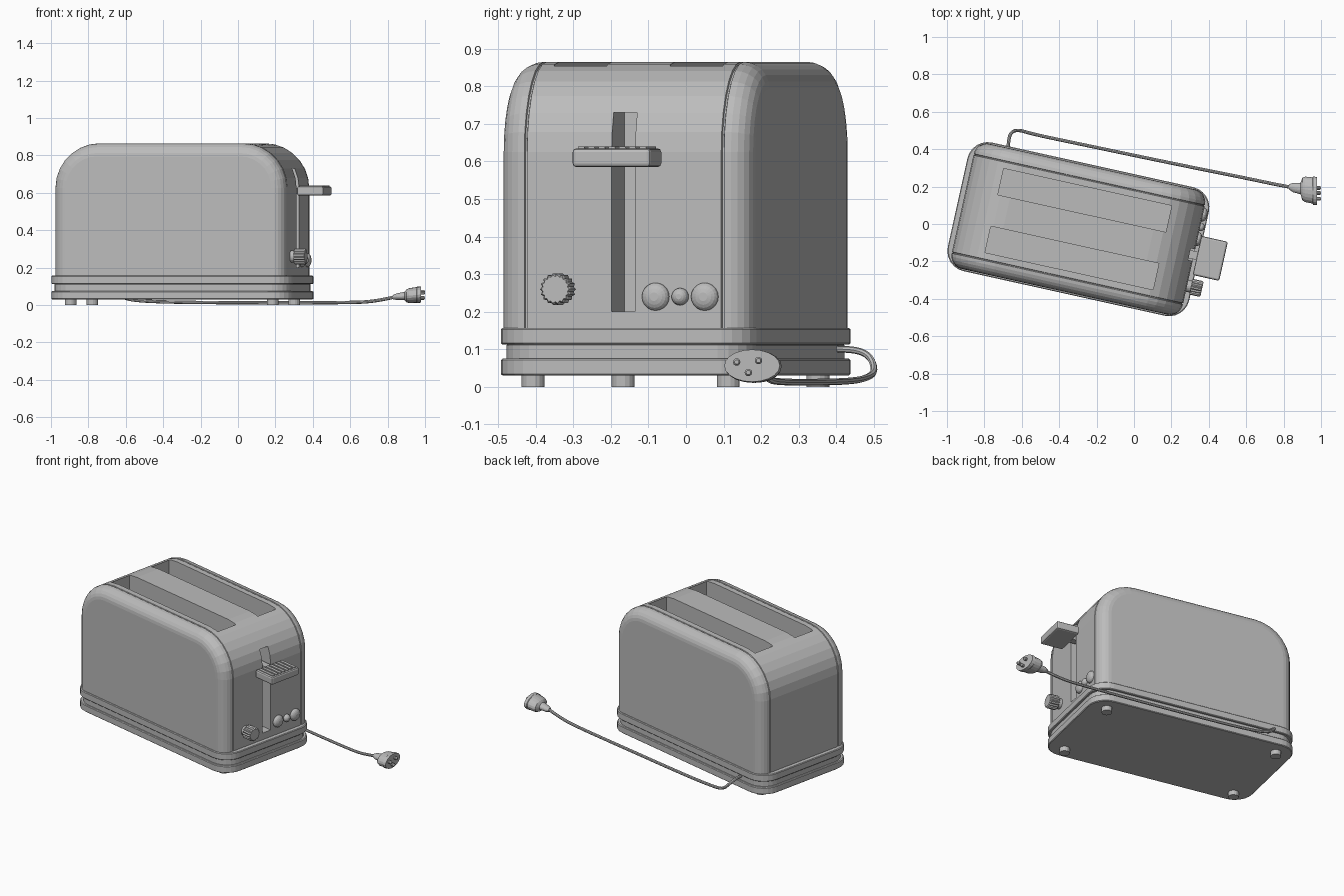
import bpy
import bmesh
from math import sin, cos, pi, radians
from mathutils import Vector, Matrix

cube = bpy.data.objects.get("Cube")
if cube:
    bpy.data.objects.remove(cube, do_unlink=True)

GREY = (0.5, 0.5, 0.5, 1)
metal = bpy.data.materials.new("plain grey")
metal.use_nodes = True
metal.diffuse_color = GREY
metal.node_tree.nodes["Principled BSDF"].inputs["Base Color"].default_value = GREY

# Toaster placement: its length runs along local x, turned a little on the floor
CENTRE = Vector((-0.2975, -0.0275, 0))
TURN = radians(-12.5)
END, SIDE, TOP = 0.633, 0.3425, 0.865   # half length, half width, height


def finish(bm, name, turned=True):
    bmesh.ops.recalc_face_normals(bm, faces=bm.faces)
    mesh = bpy.data.meshes.new(name)
    bm.to_mesh(mesh)
    bm.free()
    mesh.materials.append(metal)
    obj = bpy.data.objects.new(name, mesh)
    bpy.context.collection.objects.link(obj)
    if turned:
        obj.location = CENTRE
        obj.rotation_euler.z = TURN
    return obj


def loft(name, rings, turned=True):
    """Skin a row of closed rings and cap both ends."""
    bm = bmesh.new()
    rows = [[bm.verts.new(p) for p in ring] for ring in rings]
    count = len(rows[0])
    for a, b in zip(rows, rows[1:]):
        for i in range(count):
            j = (i + 1) % count
            bm.faces.new((a[i], a[j], b[j], b[i]))
    bm.faces.new(rows[0])
    bm.faces.new(rows[-1])
    return finish(bm, name, turned)


def box(name, lo, hi, bevel=0):
    lo, hi = Vector(lo), Vector(hi)
    bm = bmesh.new()
    bmesh.ops.create_cube(bm, size=1, matrix=Matrix.Translation((lo + hi) / 2)
                          @ Matrix.Diagonal((*(hi - lo), 1)))
    if bevel:
        bmesh.ops.bevel(bm, geom=bm.edges[:], offset=bevel, segments=2,
                        profile=0.5, affect='EDGES')
    return finish(bm, name)


def oval(x, y, z, ry, rz, n=20, scallop=0):
    """Ring facing along x; scallop pulls every other point inwards."""
    return [(x, y + ry * (1 - scallop * (i % 2)) * cos(2 * pi * i / n),
             z + rz * (1 - scallop * (i % 2)) * sin(2 * pi * i / n)) for i in range(n)]


def rounded_rect(hx, hy, r, z, steps=6):
    pts = []
    for q, (sx, sy) in enumerate([(1, 1), (-1, 1), (-1, -1), (1, -1)]):
        for k in range(steps + 1):
            a = (q + k / steps) * pi / 2
            pts.append((sx * (hx - r) + r * cos(a), sy * (hy - r) + r * sin(a), z))
    return pts


def arch(y, inset, steps=7):
    """Outline of the body seen from the side, shrunk by inset."""
    r, h = 0.24 - inset, END - inset
    pts = [(-h, y, 0.15)]
    for side, start in ((-1, pi), (1, pi / 2)):
        for k in range(steps + 1):
            a = start - k / steps * pi / 2
            pts.append((side * (h - r) + r * cos(a), y, TOP - inset - r + r * sin(a)))
    return pts + [(h, y, 0.15)]


# Body: arched loft with a seam groove and rounded edge on each side
EDGE = 0.07
seam = SIDE - EDGE
half = [(seam - 0.008, 0), (seam - 0.006, 0.005), (seam - 0.002, 0.005)]
half += [(seam + EDGE * sin(k * pi / 12), EDGE * (1 - cos(k * pi / 12))) for k in range(7)]
sections = [(-y, d) for y, d in reversed(half)] + half
body = loft("body", [arch(y, d) for y, d in sections])

# Two bread slots and the lever slot
cutters = [box("bread_slot_cutter", (-0.46, min(s * 0.086, s * 0.23), 0.22),
               (0.46, max(s * 0.086, s * 0.23), 1)) for s in (-1, 1)]
cutters.append(box("lever_slot_cutter", (0.475, -0.034, 0.2), (0.8, 0.03, 0.73)))
bpy.context.view_layer.objects.active = body
for cutter in cutters:
    cutter.hide_render = True
    mod = body.modifiers.new("slot", 'BOOLEAN')
    mod.operation = 'DIFFERENCE'
    mod.solver = 'EXACT'
    mod.object = cutter
    bpy.ops.object.modifier_apply(modifier=mod.name)
for cutter in cutters:
    bpy.data.objects.remove(cutter, do_unlink=True)

# Base: two bands with a recessed one between
for name, low, high, grow in (("base_lower_band", 0.03, 0.075, 0),
                              ("base_recess", 0.07, 0.115, -0.013),
                              ("base_upper_band", 0.112, 0.157, 0)):
    rim = 0.004
    loft(name, [rounded_rect(0.661 + grow - e, 0.352 + grow - e, 0.11, z)
                for z, e in ((low, rim), (low + rim, 0), (high - rim, 0), (high, rim))])

# Feet
for sx in (-1, 1):
    for sy in (-1, 1):
        bm = bmesh.new()
        bmesh.ops.create_cone(bm, cap_ends=True, segments=16, radius1=0.031,
                              radius2=0.031, depth=0.035,
                              matrix=Matrix.Translation((sx * 0.553, sy * 0.266, 0.0175)))
        finish(bm, ("back_" if sy > 0 else "front_") + ("left" if sx > 0 else "right") + "_foot")

# Lever handle with grip ridges, and the neck that enters the slot
box("lever_handle", (0.65, -0.107, 0.585), (0.795, 0.107, 0.635), 0.01)
box("lever_neck", (0.5, -0.024, 0.593), (0.66, 0.02, 0.627))
for i in range(7):
    y = (i - 3) * 0.028
    box("lever_ridge", (0.662, y - 0.009, 0.63), (0.785, y + 0.009, 0.64))

# Browning knob
loft("knob_stem", [oval(x, -0.17, 0.26, 0.032, 0.032) for x in (0.62, 0.665)])
loft("knob", [oval(x, -0.17, 0.26, r, r, 36, 0.12)
              for x, r in ((0.655, 0.043), (0.708, 0.043), (0.715, 0.038))])

# Domed push buttons
for y, r in ((0.086, 0.037), (0.153, 0.023), (0.22, 0.037)):
    rings = [oval(0.62, y, 0.24, r, r)]
    for k in range(5):
        a = k * pi / 10
        rings.append(oval(END + 0.004 + 0.02 * sin(a), y, 0.24, r * cos(a), r * cos(a)))
    loft("button", rings)

# Cord from the back of the base to the plug
path = [(-0.675, 0.38, 0.1), (-0.672, 0.44, 0.102), (-0.66, 0.49, 0.085),
        (-0.62, 0.505, 0.04), (-0.54, 0.48, 0.022), (-0.3, 0.43, 0.014),
        (0.2, 0.325, 0.012), (0.6, 0.245, 0.013), (0.74, 0.215, 0.02), (0.85, 0.194, 0.046)]
curve = bpy.data.curves.new("cord", 'CURVE')
curve.dimensions = '3D'
curve.bevel_depth = 0.009
curve.bevel_resolution = 2
curve.use_fill_caps = True
spline = curve.splines.new('NURBS')
spline.points.add(len(path) - 1)
for point, co in zip(spline.points, path):
    point.co = (*co, 1)
spline.order_u = 3
spline.use_endpoint_u = True
spline.resolution_u = 6
curve.materials.append(metal)
cord = bpy.data.objects.new("cord", curve)
bpy.context.collection.objects.link(cord)
bpy.ops.object.select_all(action='DESELECT')
cord.select_set(True)
bpy.context.view_layer.objects.active = cord
bpy.ops.object.convert(target='MESH')
bpy.ops.object.shade_smooth_by_angle()

# Plug: oval body that widens in a step, with three pins
stations = [(0.83, 0.014, 0.012), (0.85, 0.025, 0.018), (0.89, 0.03, 0.022),
            (0.9, 0.06, 0.034), (0.915, 0.068, 0.04), (0.955, 0.07, 0.042),
            (0.958, 0.076, 0.044), (0.978, 0.074, 0.043)]
loft("plug", [oval(x, 0.198 - (x - 0.83) * 0.15, 0.043 + (x - 0.83) * 0.09, ry, rz)
              for x, ry, rz in stations], turned=False)
for y, z in ((0.135, 0.066), (0.193, 0.07), (0.166, 0.038)):
    loft("plug_pin", [oval(x, y, z, r, r, 10)
                      for x, r in ((0.96, 0.01), (0.994, 0.01), (1.0, 0.006))], turned=False)
